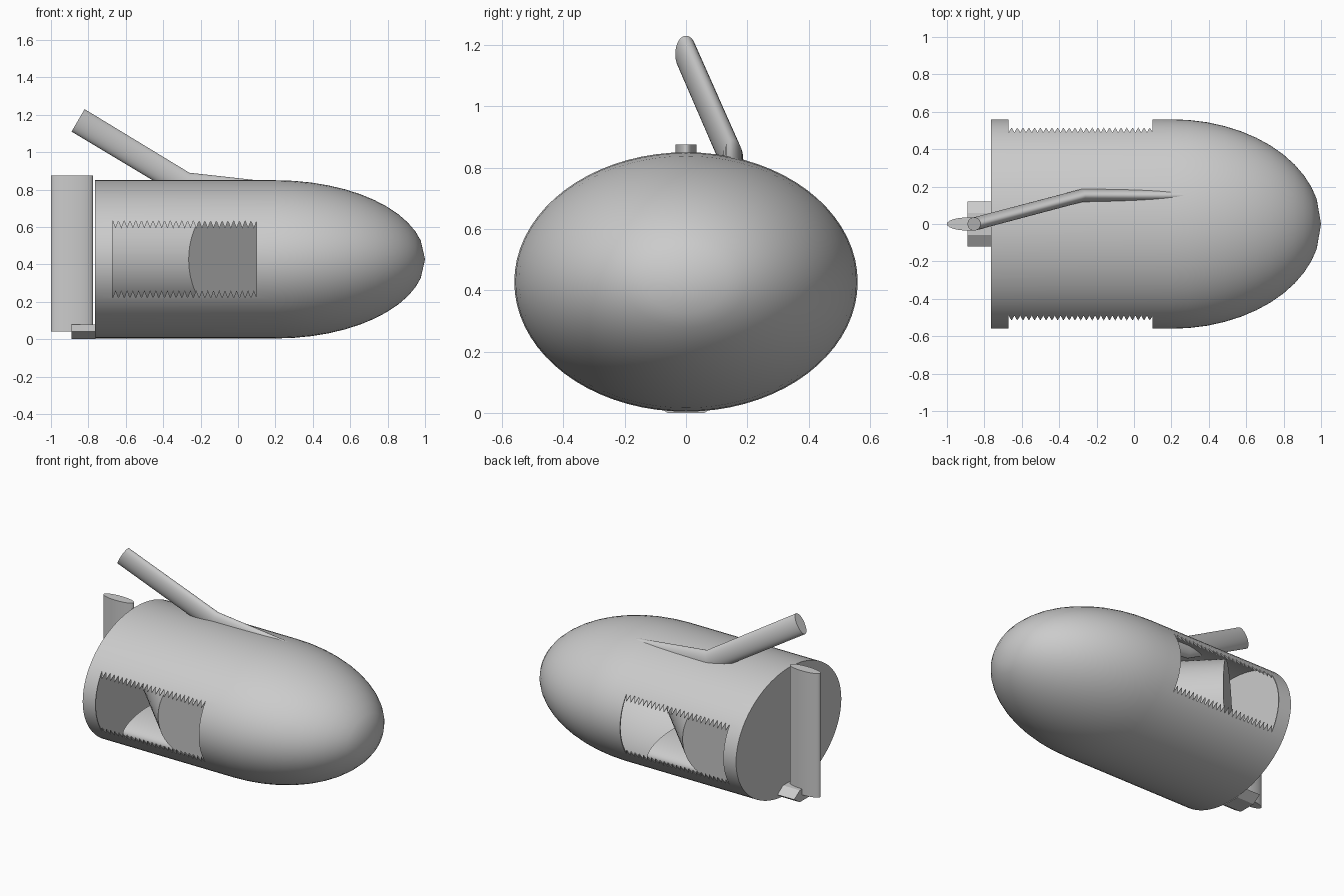
import bpy, bmesh
from math import sin, cos, pi, radians
from mathutils import Vector, Matrix

cube = bpy.data.objects.get("Cube")
if cube:
    bpy.data.objects.remove(cube, do_unlink=True)

grey = bpy.data.materials.new("light_grey")
grey.use_nodes = True
grey.diffuse_color = (0.6, 0.6, 0.6, 1)
grey.node_tree.nodes["Principled BSDF"].inputs["Base Color"].default_value = (0.6, 0.6, 0.6, 1)

MID = 0.427          # height of the hull axis
BACK, FRONT = -0.67, 0.10   # ends of the side windows


def activate(obj):
    bpy.ops.object.select_all(action="DESELECT")
    obj.select_set(True)
    bpy.context.view_layer.objects.active = obj


def smooth(obj):
    activate(obj)
    bpy.ops.object.shade_smooth_by_angle(angle=radians(35))


def loft(name, rings, tip=None):
    """Skin a list of point rings, closing the ends with a cap or a tip."""
    bm = bmesh.new()
    loops = [[bm.verts.new(p) for p in ring] for ring in rings]
    n = len(loops[0])
    for a, b in zip(loops, loops[1:]):
        for i in range(n):
            j = (i + 1) % n
            bm.faces.new((a[i], a[j], b[j], b[i]))
    bm.faces.new(loops[0][::-1])
    if tip:
        point = bm.verts.new(tip)
        for i in range(n):
            bm.faces.new((loops[-1][i], loops[-1][(i + 1) % n], point))
    else:
        bm.faces.new(loops[-1])
    bmesh.ops.recalc_face_normals(bm, faces=bm.faces)
    mesh = bpy.data.meshes.new(name)
    bm.to_mesh(mesh)
    bm.free()
    mesh.materials.append(grey)
    obj = bpy.data.objects.new(name, mesh)
    bpy.context.collection.objects.link(obj)
    return obj


def oval(center, u, v, n=32):
    """Ring of points around center with half axes u and v."""
    c, u, v = Vector(center), Vector(u), Vector(v)
    return [c + u * cos(2 * pi * i / n) + v * sin(2 * pi * i / n) for i in range(n)]


# Hull: oval tube with an elliptical nose, closed at the back
def hull_ring(x, r):
    return oval((x, 0, MID), (0, 0.56 * r, 0), (0, 0, 0.423 * r), 72)


nose = [pi / 2 * k / 13 for k in range(12)]
rings = [hull_ring(-0.765, 1)] + [hull_ring(0.2 + 0.8 * sin(t), cos(t)) for t in nose]
hull = loft("hull", rings, (1, 0, MID))
shell = hull.modifiers.new("shell", "SOLIDIFY")
shell.thickness = 0.008
shell.offset = -1

# Toothed window cutter through both sides
TEETH = 25
step = (FRONT - BACK) / TEETH
upper = []
for i in range(TEETH):
    upper += [(BACK + i * step, 0.205), (BACK + (i + 0.5) * step, 0.165)]
upper.append((FRONT, 0.205))
outline = upper + [(x, -z) for x, z in reversed(upper)]
cutter = loft("window_cutter", [[(x, y, MID + z) for x, z in outline] for y in (-0.8, 0.8)])
cutter.hide_render = True
cut = hull.modifiers.new("windows", "BOOLEAN")
cut.operation = "DIFFERENCE"
cut.solver = "EXACT"
cut.object = cutter
activate(hull)
for name in ("shell", "windows"):
    bpy.ops.object.modifier_apply(modifier=name)
bpy.data.objects.remove(cutter, do_unlink=True)
smooth(hull)

# Drum lying diagonally behind the windows
centre = Vector(((BACK + FRONT) / 2, 0, MID))
axis = Vector((1, -1, 0)).normalized()
side = Vector((1, 1, 0)).normalized()
smooth(loft("inner_drum", [oval(centre + axis * h, side * 0.32, (0, 0, 0.32), 64)
                           for h in (-0.35, 0.35)]))

# Low rounded block on the hull floor
smooth(loft("floor_block", [oval((x, 0, 0.12), (0, 0.27, 0), (0, 0, 0.085), 48)
                            for x in (BACK, FRONT)]))

# Upright rudder behind the hull
smooth(loft("rudder", [oval((-0.888, 0, z), (0.112, 0, 0), (0, 0.035, 0), 48)
                       for z in (0.04, 0.875)]))

# Flat six-sided bracket under the rudder
loft("rudder_bracket", [oval((x, 0, 0.04), (0, 0.12, 0), (0, 0, 0.046), 6)
                        for x in (-0.89, -0.762)])

# Bent snorkel rising from the top of the hull
across = (0, 0.035, 0)
smooth(loft("snorkel", [
    oval((-0.855, 0.0, 1.17), across, (0.035, 0, 0.06)),
    oval((-0.28, 0.152, 0.823), across, (0.02, 0, 0.067)),
    oval((0.3, 0.152, 0.76), across, (0.007, 0, 0.067)),
]))
